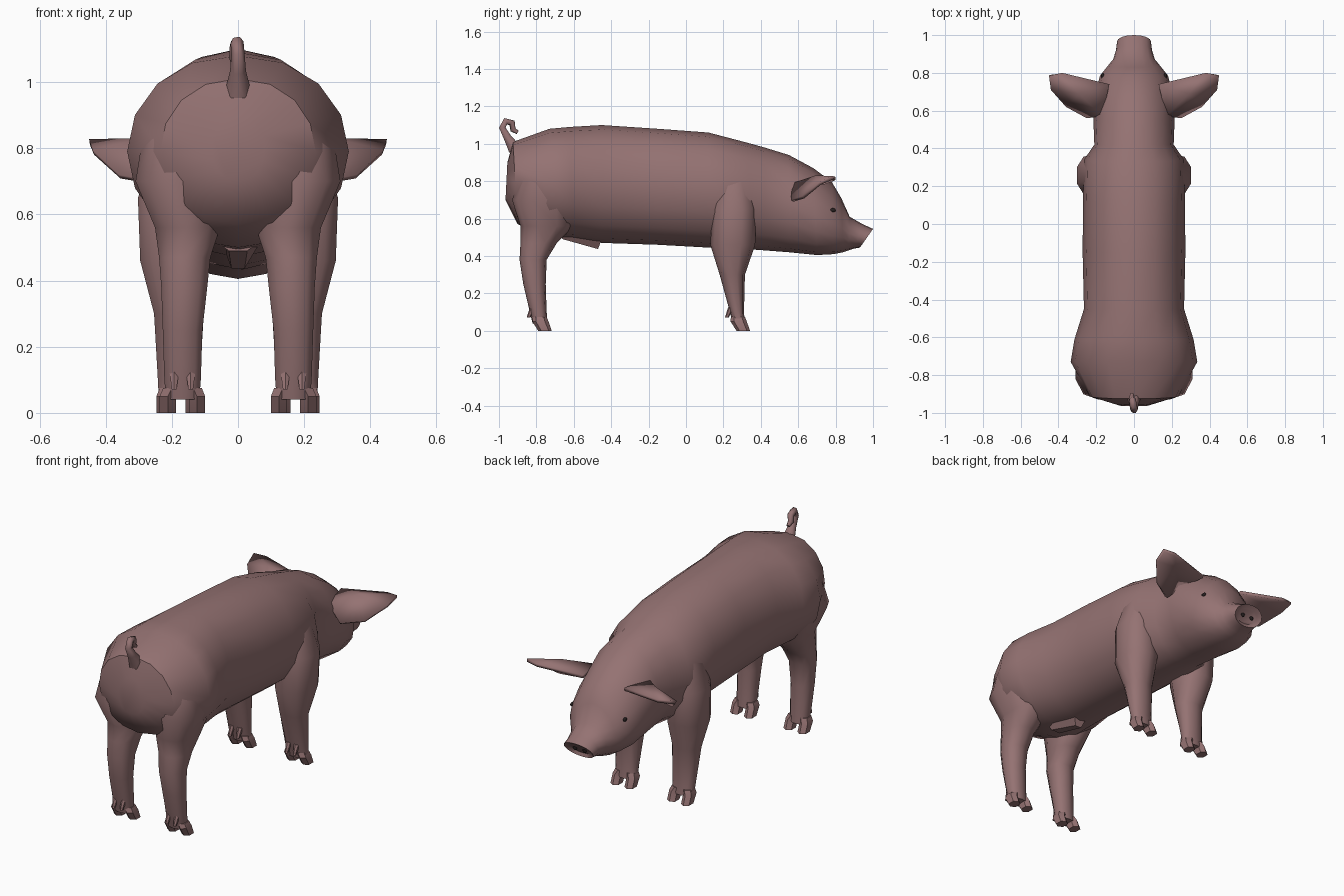
import bpy, bmesh
from math import sin, cos, pi, radians
from mathutils import Vector

if "Cube" in bpy.data.objects:
    bpy.data.objects.remove(bpy.data.objects["Cube"])


def material(name, color):
    m = bpy.data.materials.new(name)
    m.diffuse_color = (*color, 1)
    m.use_nodes = True
    m.node_tree.nodes["Principled BSDF"].inputs["Base Color"].default_value = m.diffuse_color
    return m


SKIN = material("skin", (0.30, 0.17, 0.17))
DARK = material("dark", (0.02, 0.015, 0.015))


def spow(v, p):
    return abs(v) ** p * (1 if v >= 0 else -1)


def skin_rings(bm, rings):
    """Bridge equal-length rings of points and cap both ends."""
    rows = [[bm.verts.new(p) for p in r] for r in rings]
    n = len(rows[0])
    for a, b in zip(rows, rows[1:]):
        for i in range(n):
            j = (i + 1) % n
            bm.faces.new((a[i], a[j], b[j], b[i]))
    bm.faces.new(rows[0])
    bm.faces.new(rows[-1])


def finish(name, bm, mat=SKIN, mirror=False, angle=45):
    bmesh.ops.recalc_face_normals(bm, faces=bm.faces)
    me = bpy.data.meshes.new(name)
    bm.to_mesh(me)
    bm.free()
    ob = bpy.data.objects.new(name, me)
    bpy.context.collection.objects.link(ob)
    me.materials.append(mat)
    bpy.ops.object.select_all(action='DESELECT')
    ob.select_set(True)
    bpy.context.view_layer.objects.active = ob
    bpy.ops.object.shade_smooth_by_angle(angle=radians(angle))
    if mirror:
        ob.modifiers.new("mirror", 'MIRROR')
    return ob


def body_ring(y0, z0, y1, z1, w, k=1.0, n=16):
    """Section through a top point and a bottom point with half width w."""
    pts = []
    for i in range(n):
        t = 2 * pi * i / n
        s = (0.5 - 0.5 * cos(t)) ** k
        pts.append((w * spow(sin(t), 0.92), y0 + (y1 - y0) * s, z0 + (z1 - z0) * s))
    return pts


def leg_ring(z, y0, y1, x0, x1, n=10):
    """Horizontal rounded section filling a rectangle."""
    pts = []
    for i in range(n):
        t = 2 * pi * (i + 0.5) / n
        pts.append(((x0 + x1) / 2 + (x1 - x0) / 2 * spow(cos(t), 0.85),
                    (y0 + y1) / 2 + (y1 - y0) / 2 * spow(sin(t), 0.85), z))
    return pts


# Body, head and snout in one loft from rump to nose
sections = [
    (-0.955, 0.90, -0.965, 0.70, 0.08), (-0.925, 1.01, -0.90, 0.57, 0.235),
    (-0.73, 1.08, -0.73, 0.50, 0.335), (-0.62, 1.09, -0.60, 0.49, 0.315),
    (-0.45, 1.10, -0.45, 0.47, 0.265), (-0.15, 1.08, -0.15, 0.46, 0.272),
    (0.12, 1.06, 0.12, 0.445, 0.27), (0.33, 1.005, 0.35, 0.435, 0.265),
    (0.42, 0.98, 0.42, 0.43, 0.21), (0.55, 0.94, 0.55, 0.42, 0.215),
    (0.68, 0.87, 0.70, 0.405, 0.205, 0.85), (0.78, 0.795, 0.79, 0.41, 0.18, 0.8),
    (0.83, 0.71, 0.84, 0.42, 0.14, 0.85), (0.875, 0.61, 0.87, 0.43, 0.11),
    (0.945, 0.57, 0.90, 0.44, 0.095), (1.0, 0.545, 0.93, 0.445, 0.09),
    (0.98, 0.53, 0.925, 0.465, 0.065),
]
bm = bmesh.new()
skin_rings(bm, [body_ring(*s) for s in sections])
body = finish("body", bm)

# Legs
legs = {
    "hind_legs": [
        (0.85, -0.88, -0.60, 0.08, 0.29), (0.70, -0.93, -0.58, 0.06, 0.315),
        (0.56, -0.885, -0.60, 0.05, 0.255), (0.47, -0.885, -0.69, 0.08, 0.242),
        (0.38, -0.89, -0.745, 0.09, 0.235), (0.25, -0.87, -0.75, 0.105, 0.23),
        (0.10, -0.835, -0.745, 0.11, 0.225), (0.04, -0.82, -0.74, 0.115, 0.22)],
    "front_legs": [
        (0.82, 0.17, 0.35, 0.10, 0.25), (0.65, 0.14, 0.375, 0.09, 0.307),
        (0.46, 0.13, 0.37, 0.09, 0.30), (0.30, 0.18, 0.315, 0.10, 0.257),
        (0.10, 0.235, 0.31, 0.113, 0.245), (0.04, 0.25, 0.315, 0.115, 0.242)],
}
for name, rows in legs.items():
    bm = bmesh.new()
    skin_rings(bm, [leg_ring(*r) for r in rows])
    finish(name, bm, mirror=True)

# Cloven hooves: two toes and two dew claws per foot
for name, x, y in (("hind_hooves", 0.168, -0.78), ("front_hooves", 0.178, 0.28)):
    bm = bmesh.new()
    for s in (-1, 1):
        a, b = sorted((x + s * 0.002, x + s * 0.062))
        c, d = sorted((x + s * 0.016, x + s * 0.072))
        skin_rings(bm, [leg_ring(0.075, y - 0.04, y + 0.035, a, b, 6),
                        leg_ring(0.05, y - 0.042, y + 0.045, c, d, 6),
                        leg_ring(0.0, y - 0.01, y + 0.062, c, d, 6)])
        e = x + s * 0.025
        skin_rings(bm, [leg_ring(0.125, y - 0.055, y - 0.025, e - 0.016, e + 0.016, 6),
                        leg_ring(0.07, y - 0.072, y - 0.052, e - 0.008, e + 0.008, 6)])
    finish(name, bm, mirror=True, angle=30)

# Ears: dished leaf fanned around a raised centre
rim = [(0.13, 0.74, 0.80), (0.38, 0.80, 0.822), (0.45, 0.785, 0.828), (0.44, 0.71, 0.795),
       (0.36, 0.62, 0.72), (0.25, 0.56, 0.70), (0.17, 0.57, 0.79)]
bm = bmesh.new()
hub = bm.verts.new((0.29, 0.69, 0.83))
vs = [bm.verts.new(p) for p in rim]
for a, b in zip(vs, vs[1:] + vs[:1]):
    bm.faces.new((hub, a, b))
ears = finish("ears", bm, mirror=True)
solid = ears.modifiers.new("thickness", 'SOLIDIFY')
solid.thickness = 0.018

# Curled tail
path = [(0, -0.915, 0.97, 2.0), (0, -0.955, 1.035, 1.2), (0.0, -0.982, 1.085, 1.0),
        (-0.003, -0.965, 1.12, 1.0), (-0.008, -0.93, 1.112, 0.9), (-0.012, -0.925, 1.075, 0.8),
        (-0.012, -0.90, 1.06, 0.5)]
cu = bpy.data.curves.new("tail", 'CURVE')
cu.dimensions = '3D'
cu.bevel_depth = 0.02
cu.bevel_resolution = 1
cu.use_fill_caps = True
sp = cu.splines.new('POLY')
sp.points.add(len(path) - 1)
for p, (x, y, z, r) in zip(sp.points, path):
    p.co = (x, y, z, 1)
    p.radius = r
sp.use_smooth = True
tail = bpy.data.objects.new("tail", cu)
bpy.context.collection.objects.link(tail)
cu.materials.append(SKIN)

# Belly fold between the hind legs
bm = bmesh.new()
skin_rings(bm, [[(-w, y, 0.52), (w, y, 0.52), (w * 0.4, y + d, z), (-w * 0.4, y + d, z)]
                for y, d, z, w in ((-0.66, 0, 0.49, 0.07), (-0.44, -0.03, 0.437, 0.05))])
finish("belly_fold", bm)


# Eyes and nostrils
def beads(name, loc, scale):
    bm = bmesh.new()
    bmesh.ops.create_uvsphere(bm, u_segments=10, v_segments=6, radius=1)
    for v in bm.verts:
        v.co = Vector(loc) + Vector(a * b for a, b in zip(v.co, scale))
    finish(name, bm, DARK, mirror=True)


bpy.context.view_layer.update()
hit, spot, _, _ = body.ray_cast(Vector((0.6, 0.785, 0.645)), Vector((-1, 0, 0)))
beads("eyes", spot if hit else (0.17, 0.785, 0.645), (0.008, 0.016, 0.011))
beads("nostrils", (0.03, 0.953, 0.5), (0.013, 0.006, 0.017))
